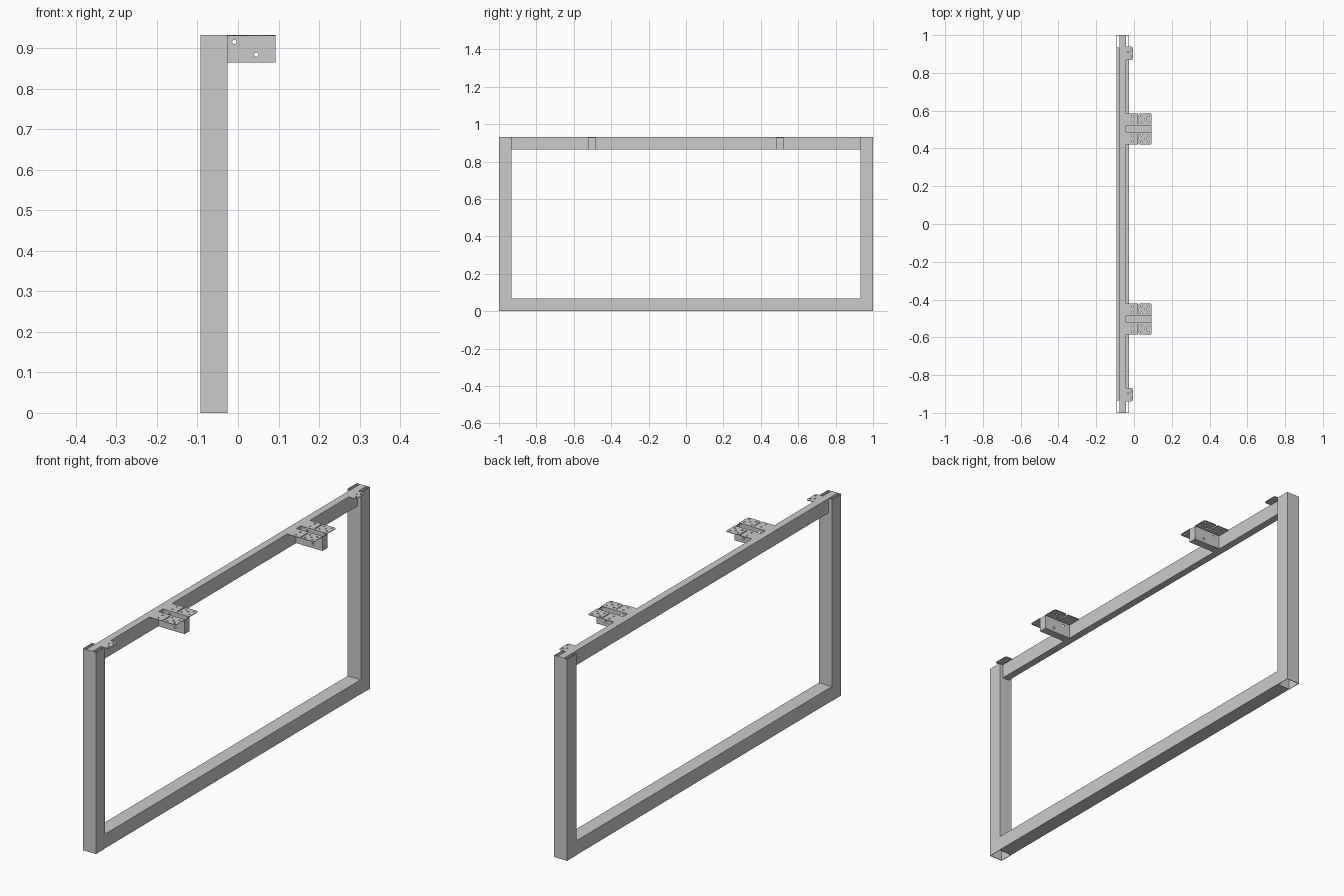
import bpy, bmesh
from math import pi, sin, cos

if "Cube" in bpy.data.objects:
    bpy.data.objects.remove(bpy.data.objects["Cube"])

T = 0.0025                 # sheet / tube wall thickness
H = 0.932                  # overall height
W = 0.067                  # square tube width
X0, X1 = -0.0925, -0.0258  # frame depth range
RX0, RX1 = -0.076, -0.0425 # narrower top rail


def tube(name, lo, hi, axis):
    """Open-ended rectangular tube filling the box lo..hi along axis."""
    u, v = [a for a in range(3) if a != axis]
    bm = bmesh.new()
    loops = []
    for end in (lo[axis], hi[axis]):
        for t in (0, T):
            ring = []
            for a, b in ((0, 0), (1, 0), (1, 1), (0, 1)):
                co = [0, 0, 0]
                co[axis] = end
                co[u] = hi[u] - t if a else lo[u] + t
                co[v] = hi[v] - t if b else lo[v] + t
                ring.append(bm.verts.new(co))
            loops.append(ring)
    for p, q in ((0, 1), (0, 2), (1, 3), (2, 3)):
        for i in range(4):
            j = (i + 1) % 4
            bm.faces.new((loops[p][i], loops[p][j], loops[q][j], loops[q][i]))
    bmesh.ops.recalc_face_normals(bm, faces=bm.faces)
    me = bpy.data.meshes.new(name)
    bm.to_mesh(me)
    bm.free()
    bpy.context.collection.objects.link(bpy.data.objects.new(name, me))


def rect(x0, y0, x1, y1, c=0.0):
    """Rectangle outline with chamfered corners on the +x side."""
    if not c:
        return [(x0, y0), (x1, y0), (x1, y1), (x0, y1)]
    return [(x0, y0), (x1 - c, y0), (x1 - c * .3, y0 + c * .3), (x1, y0 + c),
            (x1, y1 - c), (x1 - c * .3, y1 - c * .3), (x1 - c, y1), (x0, y1)]


def plate(name, outline, holes, loc, rot=(0, 0, 0)):
    """Sheet of thickness T with round holes (x, y, radius)."""
    cu = bpy.data.curves.new(name, 'CURVE')
    cu.dimensions = '2D'
    cu.fill_mode = 'BOTH'
    cu.extrude = T / 2
    circles = [[(x + r * cos(k * pi / 6), y + r * sin(k * pi / 6)) for k in range(12)]
               for x, y, r in holes]
    for pts in [outline] + circles:
        s = cu.splines.new('POLY')
        s.points.add(len(pts) - 1)
        for p, (x, y) in zip(s.points, pts):
            p.co = (x, y, 0, 1)
        s.use_cyclic_u = True
    ob = bpy.data.objects.new(name, cu)
    bpy.context.collection.objects.link(ob)
    ob.location, ob.rotation_euler = loc, rot
    bpy.ops.object.select_all(action='DESELECT')
    ob.select_set(True)
    bpy.context.view_layer.objects.active = ob
    bpy.ops.object.convert(target='MESH')


# rails: deep one at the floor, narrow one at the top running into the posts
tube("bottom_rail", (X0, -1 + W, 0.001), (X1, 1 - W, W), 1)
tube("top_rail", (RX0, -1 + T, H - W), (RX1, 1 - T, H), 1)

AX1 = 0.0925   # outer end of the bracket arms
HW = 0.0185    # half width of the arm trough
FW = 0.083     # half width over the flanges
for s, side in ((-1, "front"), (1, "back")):
    # posts
    ya, yb = sorted((s * (1 - W), s))
    tube(side + "_post", (X0, ya, 0), (X1, yb, H), 2)

    # small corner tab beside each post
    plate(side + "_corner_tab", rect(RX1, -0.035, -0.006, 0.035, 0.008),
          [(-0.016, -0.018, 0.004), (-0.016, 0.018, 0.004), (-0.03, 0.006, 0.004)],
          (0, s * 0.904, H - T / 2))

    # bracket arm: open-topped trough
    yc = s * 0.503
    for d, tag in ((-1, "a"), (1, "b")):
        plate(f"{side}_arm_wall_{tag}", rect(RX1, H - W, AX1, H - T),
              [(-0.009, 0.915, 0.0055), (0.045, 0.884, 0.0055)],
              (0, yc + d * (HW - T / 2), 0), (pi / 2, 0, 0))
        # notched top flange with screw holes
        i, o = d * (HW - T), d * FW
        n = d * (HW + 0.008)
        c = 0.006
        outline = [(RX1, i), (AX1, i), (AX1, o - d * c), (AX1 - c, o),
                   (0.025 + c, o), (0.025, o - d * c), (0.025, n), (0.02, n),
                   (0.02, o), (RX1, o)]
        holes = [(x, d * y, 0.004) for x, y in
                 ((-0.008, 0.036), (-0.008, 0.068), (0.04, 0.034),
                  (0.04, 0.068), (0.06, 0.052), (0.078, 0.036), (0.078, 0.07))]
        plate(f"{side}_arm_flange_{tag}", outline, holes, (0, yc, H - T / 2))
    plate(side + "_arm_floor", rect(RX1, -HW, AX1, HW), [], (0, yc, H - W + T / 2))
    plate(side + "_arm_end", rect(-HW, H - W, HW, H - T), [],
          (AX1 - T / 2, yc, 0), (pi / 2, 0, pi / 2))
